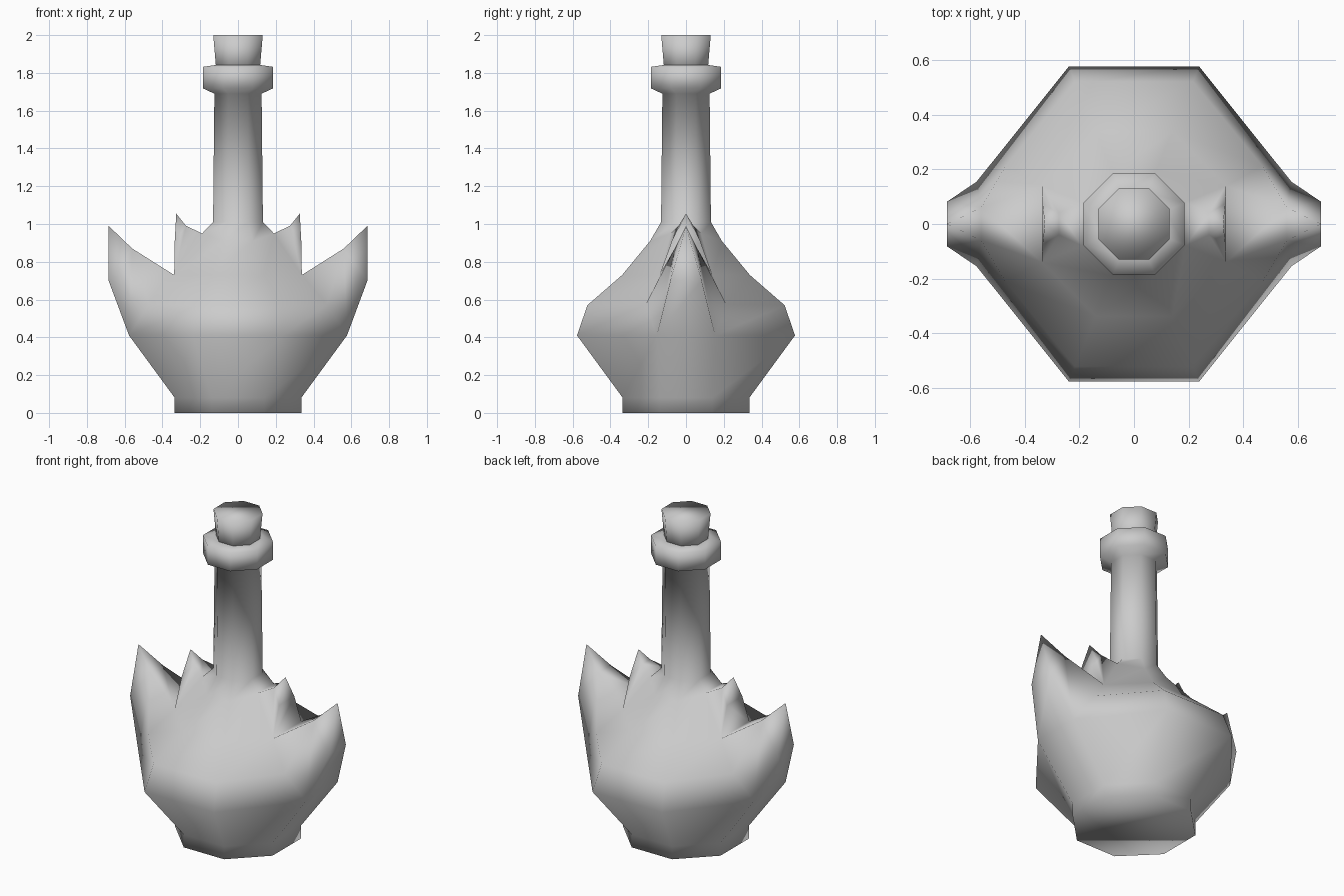
import bpy, bmesh, math

if "Cube" in bpy.data.objects:
    bpy.data.objects.remove(bpy.data.objects["Cube"])


def add_ring(bm, a, z, side=None):
    """Octagon with apothem a; side=(x, y, z) moves the four verts facing +-x."""
    r = a / math.cos(math.pi / 8)
    ring = []
    for k in range(8):
        t = math.pi / 8 + k * math.pi / 4
        x, y, h = r * math.cos(t), r * math.sin(t), z
        if side and k in (0, 3, 4, 7):
            x, y, h = math.copysign(side[0], x), math.copysign(side[1], y), side[2]
        ring.append(bm.verts.new((x, y, h)))
    return ring


def loft(bm, rings, open_bands=()):
    for i in range(len(rings) - 1):
        for k in range(8):
            if i in open_bands and k in (3, 7):
                continue  # a spike grows here
            n = (k + 1) % 8
            bm.faces.new((rings[i][k], rings[i][n], rings[i + 1][n], rings[i + 1][k]))
    bm.faces.new(rings[0][::-1])
    bm.faces.new(rings[-1])


def spike(bm, s, low, high, outer, inner, tip, middle=None):
    """Pointed spike on side s; low/high/middle are (-y, +y) vertex pairs."""
    def pair(p):
        return [bm.verts.new((s * p[0], y, p[2])) for y in (-p[1], p[1])]
    b, m = pair(outer), pair(inner)
    t = bm.verts.new((s * tip[0], 0, tip[1]))
    bm.faces.new((low[0], low[1], b[1], b[0]))
    bm.faces.new((b[0], b[1], t))
    bm.faces.new((high[0], high[1], m[1], m[0]))
    bm.faces.new((m[0], m[1], t))
    for i in (0, 1):
        bm.faces.new((b[i], m[i], t))
        if middle:
            bm.faces.new((low[i], middle[i], m[i], b[i]))
            bm.faces.new((middle[i], high[i], m[i]))
        else:
            bm.faces.new((low[i], high[i], m[i], b[i]))


def finish(bm, name):
    bmesh.ops.recalc_face_normals(bm, faces=bm.faces)
    me = bpy.data.meshes.new(name)
    bm.to_mesh(me)
    bm.free()
    for p in me.polygons:
        p.use_smooth = True
    ob = bpy.data.objects.new(name, me)
    bpy.context.collection.objects.link(ob)


# Bottle: base, belly, shoulder, neck and lip
bm = bmesh.new()
profile = [
    (0.335, 0), (0.335, 0.08),
    (0.577, 0.41, (0.577, 0.155, 0.41)),
    (0.522, 0.57, (0.47, 0.213, 0.575)),
    (0.338, 0.73),
    (0.19, 0.91, (0.19, 0.08, 0.95)),
    (0.132, 1.01), (0.125, 1.69),
    (0.186, 1.718), (0.186, 1.832), (0.116, 1.842),
]
rings = [add_ring(bm, *p) for p in profile]
loft(bm, rings, open_bands=(2, 3, 4))

# Large and small spikes on both sides
for s, (lo, hi) in ((1, (7, 0)), (-1, (4, 3))):
    pairs = [(r[lo], r[hi]) for r in rings]
    spike(bm, s, pairs[2], pairs[4], (0.685, 0.082, 0.70),
          (0.56, 0.06, 0.87), (0.685, 0.99), middle=pairs[3])
    spike(bm, s, pairs[4], pairs[5], (0.335, 0.075, 0.91),
          (0.275, 0.04, 0.99), (0.327, 1.055))
finish(bm, "bottle")

# Cork
bm = bmesh.new()
loft(bm, [add_ring(bm, 0.114, 1.80), add_ring(bm, 0.131, 2.0)])
finish(bm, "cork")
